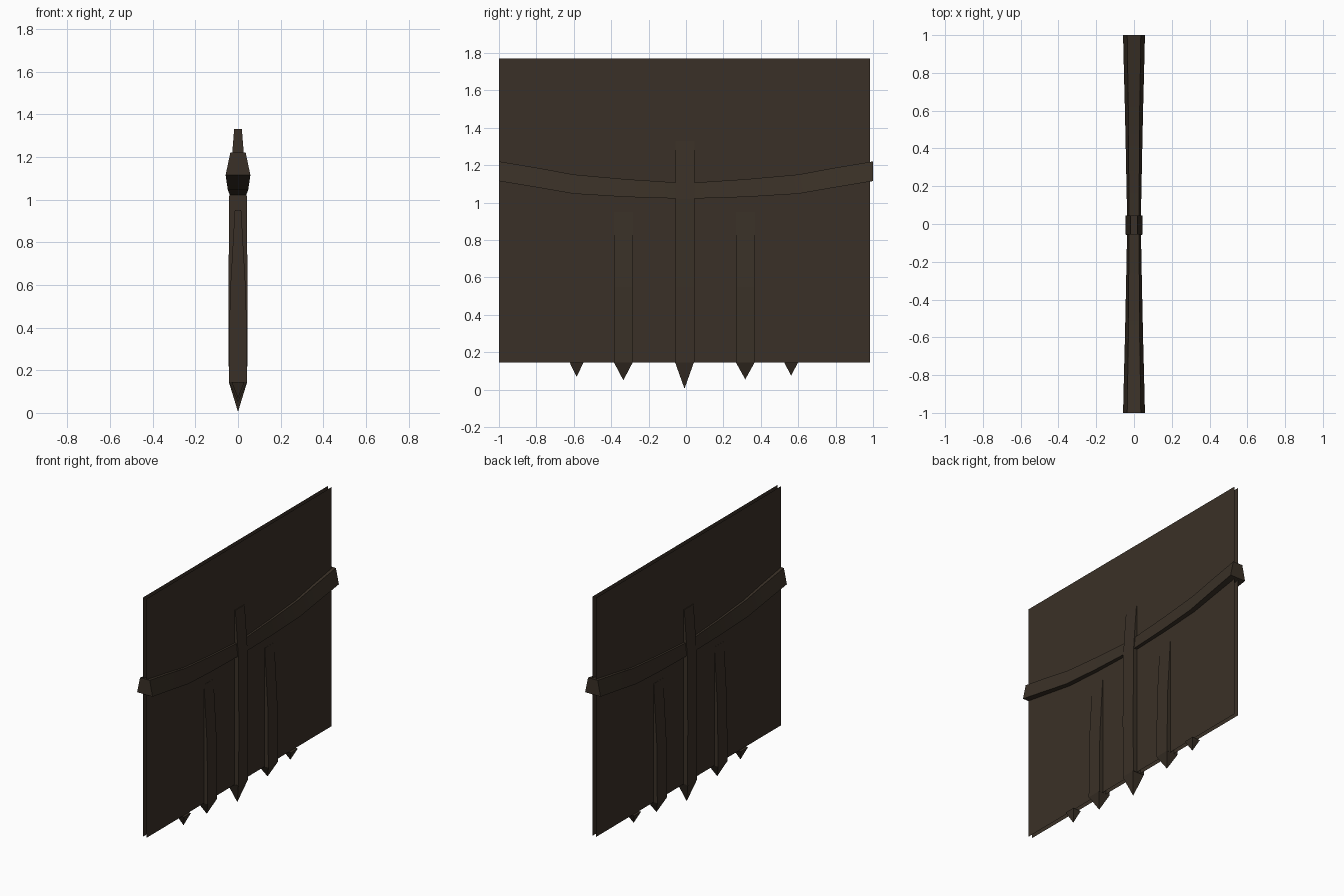
import bpy
import bmesh
import math

cube = bpy.data.objects.get("Cube")
if cube:
    bpy.data.objects.remove(cube, do_unlink=True)

# One dark timber colour for everything
wood = bpy.data.materials.new("dark_brown_wood")
wood.use_nodes = True
colour = (0.042, 0.030, 0.020, 1)
wood.diffuse_color = colour
bsdf = next(n for n in wood.node_tree.nodes if n.type == "BSDF_PRINCIPLED")
bsdf.inputs["Base Color"].default_value = colour
bsdf.inputs["Roughness"].default_value = 0.9


def finish(name, bm, solid=True):
    if solid:
        bmesh.ops.remove_doubles(bm, verts=bm.verts, dist=0.0001)
        bmesh.ops.recalc_face_normals(bm, faces=bm.faces)
    mesh = bpy.data.meshes.new(name)
    bm.to_mesh(mesh)
    bm.free()
    mesh.materials.append(wood)
    obj = bpy.data.objects.new(name, mesh)
    bpy.context.collection.objects.link(obj)
    return obj


def loft(name, rings):
    """Skin four-cornered rings and cap both ends."""
    bm = bmesh.new()
    loops = [[bm.verts.new(p) for p in ring] for ring in rings]
    for a, b in zip(loops, loops[1:]):
        for i in range(4):
            j = (i + 1) % 4
            bm.faces.new((a[i], a[j], b[j], b[i]))
    bm.faces.new(loops[0])
    bm.faces.new(loops[-1])
    return finish(name, bm)


def post(name, y, half_y, sections):
    """Upright bar: sections are (z, half thickness, width factor)."""
    rings = []
    for z, hx, f in sections:
        hy = half_y * f
        rings.append([(-hx, y - hy, z), (hx, y - hy, z),
                      (hx, y + hy, z), (-hx, y + hy, z)])
    return loft(name, rings)


def spike(name, y, half_y, half_x, tip):
    """Downward pyramid under the panel."""
    bm = bmesh.new()
    base = [bm.verts.new((sx * half_x, y + sy * half_y, BOTTOM))
            for sx, sy in ((-1, -1), (1, -1), (1, 1), (-1, 1))]
    point = bm.verts.new((0, y, tip))
    bm.faces.new(base)
    for i in range(4):
        bm.faces.new((base[i], base[(i + 1) % 4], point))
    return finish(name, bm)


BOTTOM, TOP = 0.145, 1.77

# Panel: two open sheets, back to back
for side, label in ((1, "left"), (-1, "right")):
    bm = bmesh.new()
    x = 0.014 * side
    corners = [(x, -1, BOTTOM), (x, 0.985, BOTTOM), (x, 0.985, TOP), (x, -1, TOP)]
    bm.faces.new([bm.verts.new(p) for p in corners[::side]])
    finish("panel_sheet_" + label, bm, solid=False)

# Sagging cross rail, thicker toward its ends and wider at its underside
half = [(0.06, 1.035, 1.113, 0.035, 0.038),
        (0.32, 1.03, 1.125, 0.028, 0.042),
        (0.6, 1.047, 1.15, 0.03, 0.048),
        (0.79, 1.08, 1.185, 0.033, 0.053),
        (1.0, 1.115, 1.22, 0.036, 0.058)]
half[0] = (0.06, 1.022, 1.108, 0.027, 0.037)
stations = [(-y, *rest) for y, *rest in reversed(half)] + half
rail = loft("cross_rail", [[(-wb, y, zb), (wb, y, zb), (wt, y, zt), (-wt, y, zt)]
                           for y, zb, zt, wt, wb in stations])
bpy.ops.object.select_all(action="DESELECT")
rail.select_set(True)
bpy.context.view_layer.objects.active = rail
bpy.ops.object.shade_smooth_by_angle(angle=math.radians(30))

# Ribs fading into the panel toward the top
post("centre_rib", -0.005, 0.05,
     [(BOTTOM, 0.043, 1), (0.55, 0.045, 1), (1.02, 0.041, 1),
      (1.22, 0.027, 1), (1.33, 0.018, 1)])
for label, y in (("front", -0.335), ("back", 0.317)):
    post(label + "_rib", y, 0.051,
         [(BOTTOM, 0.042, 1), (0.55, 0.038, 1), (0.95, 0.015, 1)])

# Spikes along the bottom edge
for name, y, hy, hx, tip in (("centre_spike", -0.008, 0.05, 0.043, 0.005),
                             ("front_rib_spike", -0.335, 0.05, 0.042, 0.05),
                             ("back_rib_spike", 0.317, 0.05, 0.042, 0.055),
                             ("front_small_spike", -0.585, 0.037, 0.03, 0.068),
                             ("back_small_spike", 0.562, 0.037, 0.03, 0.075)):
    spike(name, y, hy, hx, tip)
